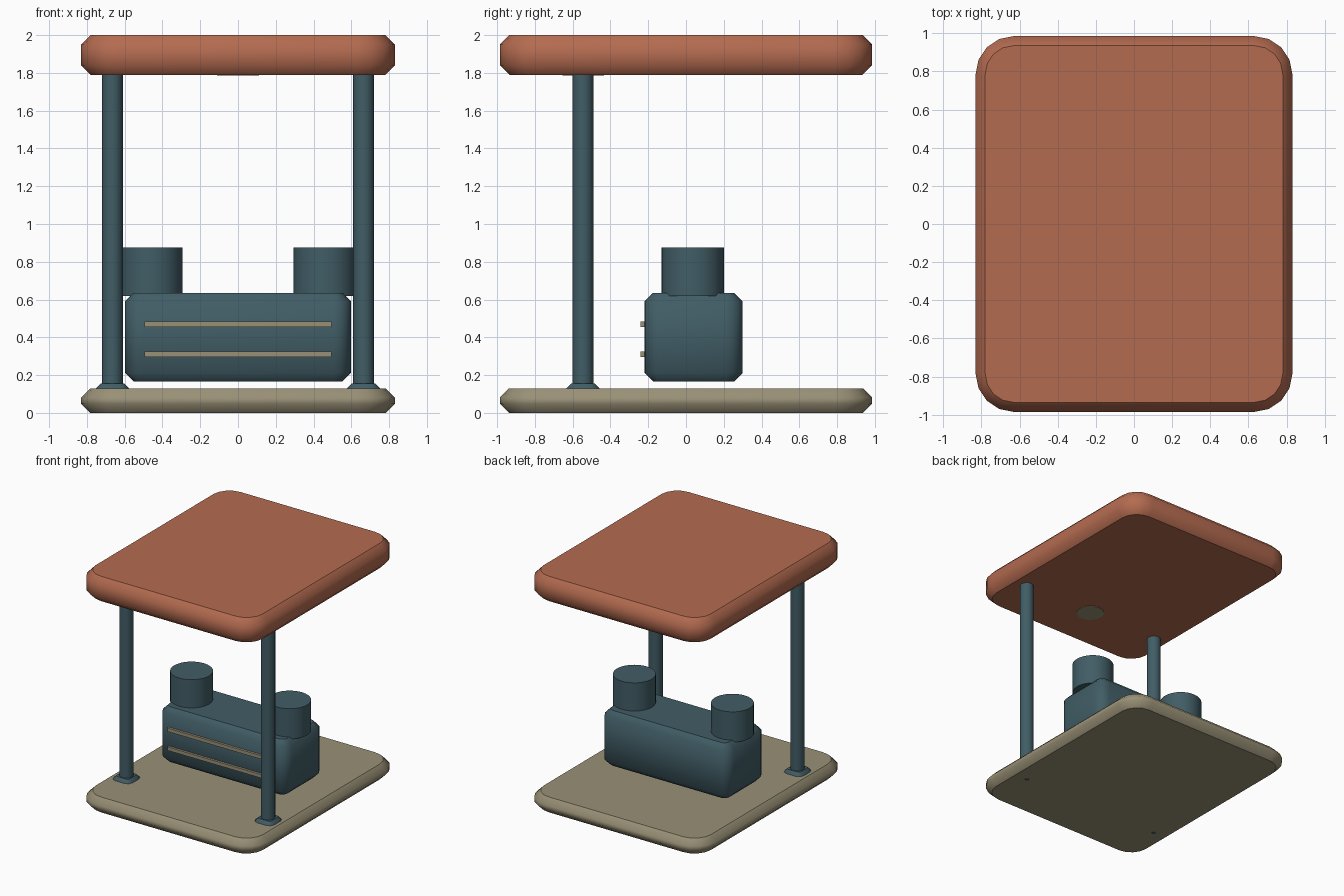
import bpy, bmesh, math
from mathutils import Vector

cube = bpy.data.objects.get("Cube")
if cube:
    bpy.data.objects.remove(cube, do_unlink=True)


def material(name, rgb):
    lin = [((c / 255 + 0.055) / 1.055) ** 2.4 for c in rgb] + [1.0]
    m = bpy.data.materials.new(name)
    m.use_nodes = True
    m.diffuse_color = lin
    bsdf = m.node_tree.nodes["Principled BSDF"]
    bsdf.inputs["Base Color"].default_value = lin
    bsdf.inputs["Roughness"].default_value = 0.8
    return m


terracotta = material("terracotta", (180, 107, 80))
sand = material("sand", (153, 144, 118))
teal = material("slate teal", (65, 93, 102))


def finish(name, bm, mat):
    """Turn the bmesh into an object; level caps stay flat, the rest is smooth."""
    bm.normal_update()
    for f in bm.faces:
        f.smooth = abs(f.normal.z) < 0.99
    mesh = bpy.data.meshes.new(name)
    bm.to_mesh(mesh)
    bm.free()
    mesh.materials.append(mat)
    obj = bpy.data.objects.new(name, mesh)
    bpy.context.collection.objects.link(obj)
    return obj


def rounded_slab(name, centre, half, z0, z1, radius, chamfer, mat, steps=4):
    """Rounded rectangle lofted upward, chamfered at its bottom and top rims."""
    bm = bmesh.new()
    levels = [(z0, chamfer), (z0 + chamfer, 0), (z1 - chamfer, 0), (z1, chamfer)]
    rings = []
    for z, inset in levels:
        ring = []
        for quarter, (sx, sy) in enumerate([(1, 1), (-1, 1), (-1, -1), (1, -1)]):
            for i in range(steps + 1):
                a = (quarter + i / steps) * math.pi / 2
                r = radius - inset
                ring.append(bm.verts.new((
                    centre[0] + sx * (half[0] - radius) + r * math.cos(a),
                    centre[1] + sy * (half[1] - radius) + r * math.sin(a), z)))
        rings.append(ring)
    n = len(rings[0])
    for low, high in zip(rings, rings[1:]):
        for i in range(n):
            j = (i + 1) % n
            bm.faces.new((low[i], low[j], high[j], high[i]))
    bm.faces.new(rings[0][::-1])
    bm.faces.new(rings[-1])
    return finish(name, bm, mat)


def cylinder(name, x, y, z0, z1, radius, mat, sides=24):
    bm = bmesh.new()
    bmesh.ops.create_cone(bm, cap_ends=True, segments=sides, radius1=radius,
                          radius2=radius, depth=z1 - z0)
    bmesh.ops.translate(bm, verts=bm.verts, vec=(x, y, (z0 + z1) / 2))
    return finish(name, bm, mat)


def box(name, centre, size, mat):
    bm = bmesh.new()
    bmesh.ops.create_cube(bm, size=1)
    for v in bm.verts:
        v.co = Vector([c + s * p for c, s, p in zip(centre, size, v.co)])
    obj = finish(name, bm, mat)
    for p in obj.data.polygons:
        p.use_smooth = False


# Floor and roof
rounded_slab("floor", (0, 0), (0.83, 0.985), 0, 0.13, 0.2, 0.048, sand)
rounded_slab("roof", (0, 0), (0.83, 0.985), 1.79, 2.0, 0.2, 0.05, terracotta)

# Counter, with trim strips on its front
rounded_slab("counter", (0, 0.04), (0.597, 0.26), 0.167, 0.636, 0.09, 0.045, teal)
for name, z in (("upper_trim", 0.47), ("lower_trim", 0.31)):
    box(name, (0, -0.22, z), (0.99, 0.04, 0.03), sand)

# Posts, their feet and the drums, one set on each side
post_x, post_y = 0.665, -0.545
for side, s in (("left", 1), ("right", -1)):
    cylinder(side + "_post", s * post_x, post_y, 0.02, 1.83, 0.055, teal, 16)
    rounded_slab(side + "_post_foot", (s * post_x, post_y), (0.092, 0.092),
                 0.08, 0.156, 0.05, 0.03, teal, 2)
    cylinder(side + "_post_bolt", s * post_x, post_y, -0.001, 0.02, 0.018, teal, 8)
    cylinder(side + "_drum", s * 0.46, 0.035, 0.618, 0.875, 0.165, teal, 32)

# Ceiling lamp, almost flush with the underside of the roof
cylinder("ceiling_lamp", 0, post_y, 1.786, 1.82, 0.11, sand)
